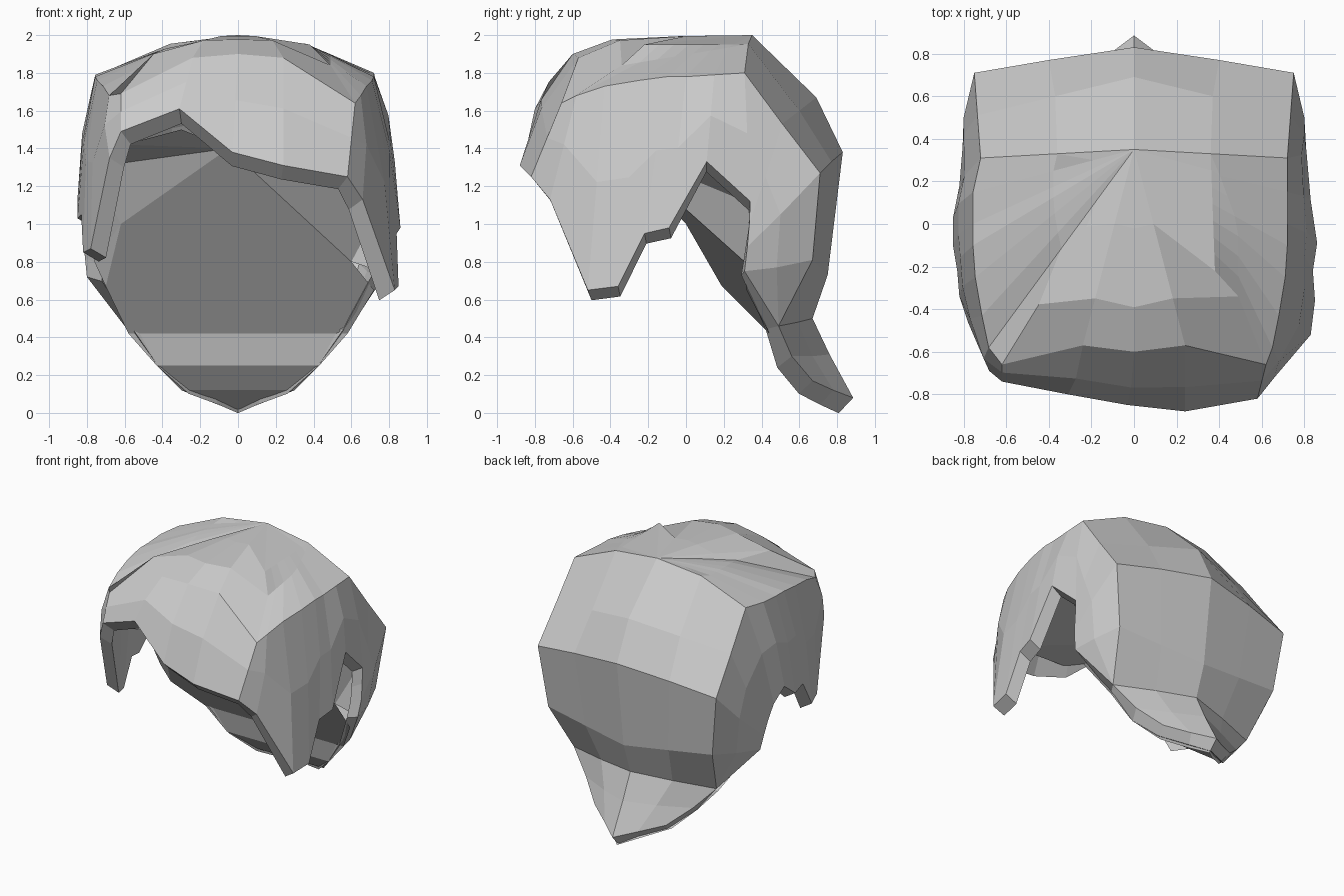
import bpy, bmesh
from mathutils import Vector as V

if "Cube" in bpy.data.objects:
    bpy.data.objects.remove(bpy.data.objects["Cube"])

CROWN = V((0, .35, 2.0))

# Shoulder line of the right half, front centre to rear ridge
shoulder = [(0, -.6, 1.9), (.24, -.57, 1.88), (.62, -.66, 1.64), (.65, -.58, 1.68), (.68, -.43, 1.73),
            (.71, -.25, 1.76), (.72, -.1, 1.78), (.72, 0, 1.78), (.72, .15, 1.79), (.72, .31, 1.8)]
# Lower edges: fringe, sideburn, ear notch
hem_right = [(-.03, -.85, 1.38), (.24, -.88, 1.31), (.58, -.82, 1.25), (.66, -.72, 1.13), (.83, -.52, .65),
             (.85, -.36, .67), (.84, -.22, .95), (.86, -.09, .98), (.83, .11, 1.33), (.81, .34, 1.12)]
hem_left = [(-.03, -.85, 1.38), (-.31, -.8, 1.61), (-.62, -.74, 1.49), (-.68, -.69, 1.35), (-.78, -.46, .87),
            (-.82, -.34, .85), (-.83, -.22, 1.05), (-.85, -.1, 1.03), (-.85, .03, 1.13), (-.83, .13, 1.03)]
# Rear rows from centre outwards: crown slope, widest line, nape, tail
rear = [[(0, .69, 1.67), (.37, .6, 1.6), (.735, .51, 1.53), (.8, .42, 1.25)],
        [(0, .83, 1.38), (.4, .77, 1.33), (.75, .71, 1.27), (.8, .5, 1.05)],
        [(0, .75, .73), (.35, .71, .77), (.69, .67, .81), (.76, .48, .77)],
        [(0, .67, .5), (.3, .59, .48), (.6, .49, .46)],
        [(0, .76, .31), (.22, .67, .3), (.45, .56, .3)],
        [(0, .885, .08), (.14, .78, .12), (.3, .67, .17)]]
rear_hem_right = [(.81, .335, 1.0), (.81, .325, .88), (.79, .31, .75)]
rear_hem_left = [(-.82, .18, .93), (-.81, .22, .82), (-.8, .25, .72)]


def add_face(bm, pts):
    """Add a polygon, dropping repeated corners."""
    keep = []
    for p in pts:
        p = V(p)
        if all((p - k).length > 1e-4 for k in keep):
            keep.append(p)
    if len(keep) > 2:
        bm.faces.new([bm.verts.new(p) for p in keep])


def grid(bm, rows):
    for a, b in zip(rows, rows[1:]):
        for i in range(len(a) - 1):
            add_face(bm, (a[i], a[i + 1], b[i + 1], b[i]))


def weld(bm):
    bmesh.ops.remove_doubles(bm, verts=bm.verts, dist=.002)
    bmesh.ops.recalc_face_normals(bm, faces=bm.faces)
    top = max(bm.faces, key=lambda f: f.calc_center_median().z)
    if top.normal.z < 0:
        bmesh.ops.reverse_faces(bm, faces=bm.faces)
    bm.normal_update()


def thicken(bm, depth, drop):
    """Add an inner skin, moved inwards and down, and a rim along the hem."""
    outer, border = list(bm.faces), [e for e in bm.edges if e.is_boundary]
    inner = {v: bm.verts.new(v.co - v.normal * depth - V((0, 0, drop))) for v in list(bm.verts)}
    for f in outer:
        bm.faces.new([inner[v] for v in reversed(f.verts)])
    for e in border:
        a, b = e.verts
        bm.faces.new((a, b, inner[b], inner[a]))
    bmesh.ops.recalc_face_normals(bm, faces=bm.faces)


def finish(bm, name):
    mesh = bpy.data.meshes.new(name)
    bm.to_mesh(mesh)
    bm.free()
    bpy.context.collection.objects.link(bpy.data.objects.new(name, mesh))


def half(bm, side, hem, rear_hem):
    mir = lambda p: V((p[0] * side, p[1], p[2]))
    columns = []
    for i, (s, h) in enumerate(zip(shoulder, hem)):
        s, h = mir(s), V(h)
        if side < 0 and 2 < i < 9:           # fuller left shoulder
            s.x *= 1.05
        if side < 0 and i == 2:
            s.z += .05
        top = CROWN.lerp(s, (.78, .76, .72)[i] if i < 3 else .5)
        top.z = s.z + (2 - s.z) * (.77 if side > 0 or i in (0, 1, 9) else .68)
        ridge = top if i == 9 else CROWN.lerp(top, .5)
        if i < 9:
            ridge.z = 1.995 if i < 2 else ridge.z + .005
        if side > 0 and 1 < i < 9:           # parting step along the right side
            f = (9 - i) / 7
            ridge = V((.36 + .02 * f, .33 - .55 * f, 1.95))
            top = V((.37 + .12 * min(1, 2 * f), .32 - .66 * f, 1.95 - .11 * f))
        mid = s.lerp(h, .47)
        if i > 2:
            mid.x += .025 * side
        elif i < 2:
            mid.y *= 1.07
        columns.append([CROWN, ridge, top, s, mid, h])
    grid(bm, columns)
    rows = [[CROWN] + columns[-1][2:]]
    for i, r in enumerate(rear):
        r = [mir(p) for p in r]
        if i < 3:
            r.append(V(rear_hem[i]))
        r += [r[-1]] * (5 - len(r))
        rows.append(r)
    grid(bm, rows)


# Outer hair shell
bm = bmesh.new()
half(bm, 1, hem_right, rear_hem_right)
half(bm, -1, hem_left, rear_hem_left)
weld(bm)
thicken(bm, .085, .045)
finish(bm, "hair_shell")

# Inner filling: slanted underside with side facets and fringe roof
apex = (-.05, -.36, 1.4)
r_low, r_ear, r_top = (.6, .31, .8), (.76, .36, 1.1), (.76, .13, 1.32)
l_low, l_mid, l_top = (-.7, .19, .67), (-.62, 0, 1.0), (-.78, -.1, 1.3)
l_side = (-.76, .15, .8)
bm = bmesh.new()
add_face(bm, (apex, l_mid, l_low, (-.58, .44, .42), (.58, .44, .42), (.72, .32, .65), r_low))
for tri in ((apex, r_low, r_ear), (apex, r_ear, r_top), (apex, l_mid, l_top),
            (l_mid, l_low, l_side), (l_mid, l_side, l_top), (r_low, (.75, .33, .75), r_ear)):
    add_face(bm, tri)
roof = [r_top, (.6, -.6, 1.25), (0, -.75, 1.38), (-.3, -.7, 1.5), (-.6, -.6, 1.42), l_top]
for a, b in zip(roof, roof[1:]):
    add_face(bm, (apex, a, b))
# flat front of the tail
front = [(.58, .44, .42), (.43, .48, .25), (.3, .6, .12), (0, .83, .002)]
for a, b in zip(front, front[1:]):
    add_face(bm, (a, b, (-b[0], b[1], b[2]), (-a[0], a[1], a[2])))
weld(bm)
finish(bm, "inner_cap")
